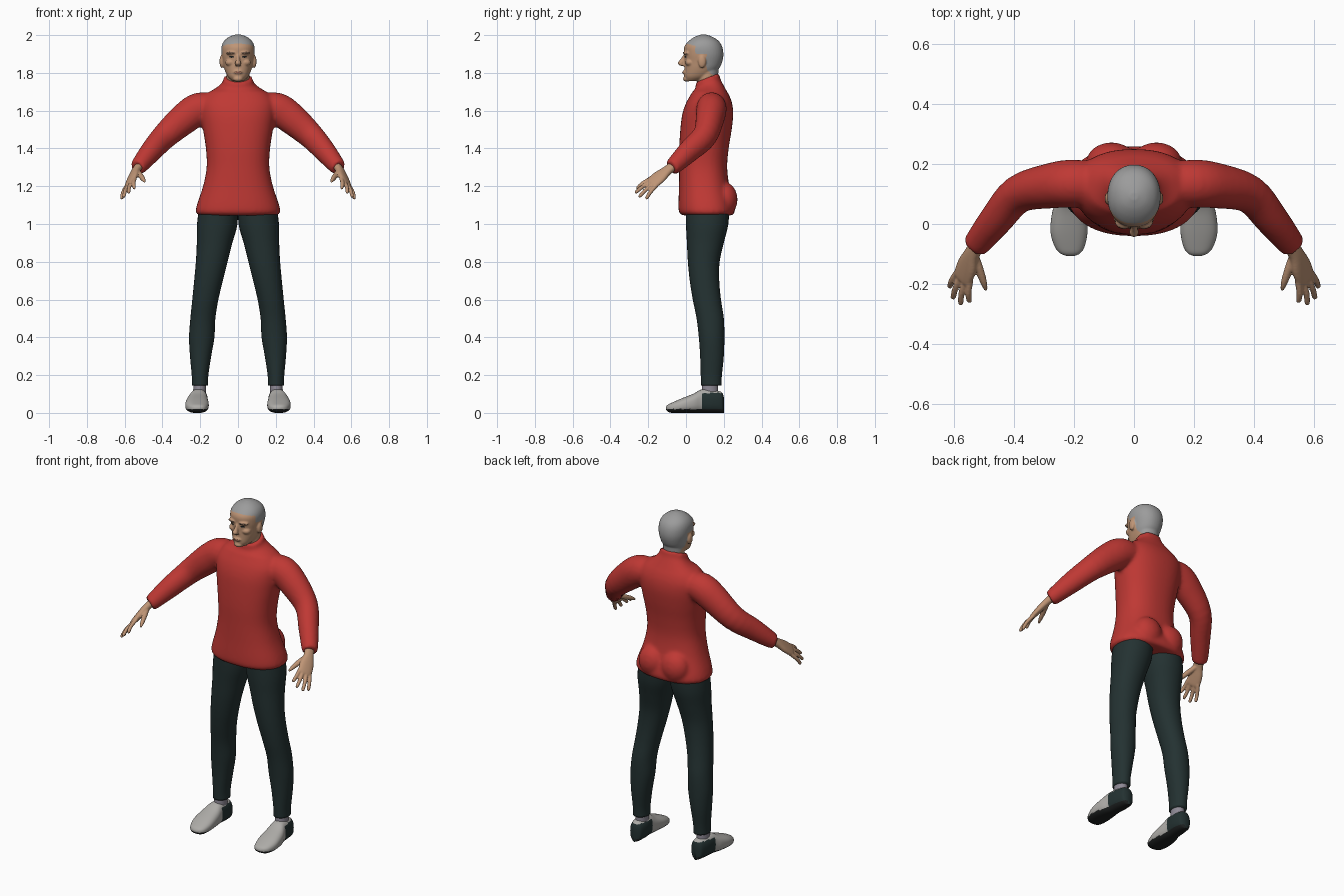
import bpy, bmesh, math
from mathutils import Vector, Matrix
from mathutils.bvhtree import BVHTree

if "Cube" in bpy.data.objects:
    bpy.data.objects.remove(bpy.data.objects["Cube"])

X, Y, Z = Vector((1, 0, 0)), Vector((0, 1, 0)), Vector((0, 0, 1))


def material(name, rgb):
    m = bpy.data.materials.new(name)
    m.use_nodes = True
    m.diffuse_color = (*rgb, 1)
    m.node_tree.nodes["Principled BSDF"].inputs["Base Color"].default_value = (*rgb, 1)
    return m


RED = material("red knit", (0.52, 0.04, 0.034))
DARK = material("dark green cloth", (0.017, 0.031, 0.031))
SKIN = material("skin", (0.52, 0.30, 0.18))
HAIR = material("grey hair", (0.33, 0.33, 0.33))
SHOE = material("light grey leather", (0.42, 0.41, 0.39))
SOCK = material("lilac grey sock", (0.27, 0.25, 0.30))
BLACK = material("black", (0.012, 0.014, 0.014))
LIP = material("lip", (0.30, 0.12, 0.08))
BROW = material("brow", (0.16, 0.10, 0.07))


def catmull(a, b, c, d, t):
    return [0.5 * (2 * q + (r - p) * t + (2 * p - 5 * q + 4 * r - s) * t * t
                   + (3 * q - p - 3 * r + s) * t ** 3) for p, q, r, s in zip(a, b, c, d)]


def loft(bm, stations, axis=None, ref=Z, power=2.0, n=32, steps=4, tilt=None):
    """Skin through stations (x, y, z, radius_u, radius_v)."""
    st, rows = stations, []
    for i in range(len(st) - 1):
        quad = (st[max(i - 1, 0)], st[i], st[i + 1], st[min(i + 2, len(st) - 1)])
        rows += [catmull(*quad, k / steps) for k in range(steps)]
    rows.append(list(st[-1]))
    rings = []
    for i, r in enumerate(rows):
        c = Vector(r[:3])
        t = axis or (Vector(rows[min(i + 1, len(rows) - 1)][:3]) - Vector(rows[max(i - 1, 0)][:3])).normalized()
        u = X if axis else t.cross(ref).normalized()
        v = (Z if axis == Y else Y) if axis else u.cross(t)
        ring = []
        for k in range(n):
            a = math.tau * k / n
            cu, cv = (math.copysign(abs(w) ** (2 / power), w) for w in (math.cos(a), math.sin(a)))
            p = c + u * cu * max(r[3], 0.001) + v * cv * max(r[4], 0.001)
            if tilt:
                p.z += tilt(p.z) * (p.y - c.y)
            ring.append(bm.verts.new(p))
        rings.append(ring)
    for a, b in zip(rings, rings[1:]):
        for k in range(n):
            bm.faces.new((a[k], a[k - 1], b[k - 1], b[k]))
    bm.faces.new(rings[0])
    bm.faces.new(rings[-1][::-1])


def span(z, w, front, back, cx=0):
    return (cx, (front + back) / 2, z, w, (back - front) / 2)


def blob(bm, loc, size):
    bmesh.ops.create_uvsphere(bm, u_segments=24, v_segments=16, radius=1,
                              matrix=Matrix.Translation(loc) @ Matrix.Diagonal((*size, 1)))


def mirror(bm):
    new = bmesh.ops.duplicate(bm, geom=bm.verts[:] + bm.edges[:] + bm.faces[:])["geom"]
    for v in new:
        if isinstance(v, bmesh.types.BMVert):
            v.co.x *= -1


def finish(name, bm, mats, rule=None, voxel=None, smooth=3):
    bmesh.ops.recalc_face_normals(bm, faces=bm.faces)
    me = bpy.data.meshes.new(name)
    bm.to_mesh(me)
    bm.free()
    ob = bpy.data.objects.new(name, me)
    bpy.context.scene.collection.objects.link(ob)
    if voxel:
        # blend the overlapping volumes into one skin
        rm = ob.modifiers.new("blend", 'REMESH')
        rm.mode, rm.voxel_size = 'VOXEL', voxel
        sm = ob.modifiers.new("soften", 'SMOOTH')
        sm.factor, sm.iterations = 0.5, smooth
        dg = bpy.context.evaluated_depsgraph_get()
        me = bpy.data.meshes.new_from_object(ob.evaluated_get(dg))
        ob.modifiers.clear()
        ob.data = me
    me.materials.clear()
    for m in mats:
        me.materials.append(m)
    for p in me.polygons:
        p.use_smooth = True
        p.material_index = rule(p.center) if rule else 0
    return ob


# Sweater: arms and seat are mirrored, then the torso with its tilted collar
bm = bmesh.new()
loft(bm, [(.11, .135, 1.615, .07, .07), (.2, .135, 1.612, .08, .085), (.275, .128, 1.565, .076, .084),
          (.385, .1, 1.468, .064, .07), (.46, .015, 1.385, .056, .06), (.52, -.06, 1.312, .046, .046),
          (.533, -.077, 1.298, .04, .04)])
blob(bm, (.075, .205, 1.13), (.085, .068, .09))
mirror(bm)
loft(bm, [span(1.045, .2, -.015, .24), span(1.06, .223, -.036, .258), span(1.1, .218, -.04, .256),
          span(1.2, .185, -.037, .23), span(1.3, .166, -.036, .218), span(1.4, .17, -.036, .226),
          span(1.5, .185, -.03, .242), span(1.58, .197, -.02, .25), span(1.64, .198, 0, .244),
          span(1.69, .165, .028, .224), span(1.72, .115, .043, .2), span(1.745, .084, .05, .182),
          span(1.775, .078, .052, .176)],
     axis=Z, power=2.3, n=48, tilt=lambda z: 0.4 * min(1, max(0, (z - 1.7) / .05)))
finish("sweater", bm, [RED], voxel=.01, smooth=5)

# Trousers
bm = bmesh.new()
loft(bm, [span(1.12, .1, 0, .23, .1), span(1, .107, 0, .224, .11), span(.9, .094, .005, .2, .124),
          span(.8, .084, .01, .178, .139), span(.7, .076, .02, .176, .156), span(.6, .069, .036, .185, .173),
          span(.5, .066, .056, .2, .186), span(.4, .067, .068, .203, .192), span(.3, .056, .075, .2, .198),
          span(.2, .044, .078, .19, .201), span(.145, .043, .08, .187, .201)], axis=Z, power=2.1)
mirror(bm)
finish("trousers", bm, [DARK])

# Socks
bm = bmesh.new()
loft(bm, [span(.07, .035, .08, .175, .204), span(.12, .034, .084, .17, .203), span(.2, .034, .09, .17, .201)], axis=Z)
mirror(bm)
finish("socks", bm, [SOCK])

# Shoes: station is y, centre x, half width, top height
bm = bmesh.new()
shoe = [(-.107, .212, .012, .03), (-.098, .213, .033, .042), (-.075, .215, .05, .054), (-.025, .217, .062, .076),
        (.04, .215, .058, .102), (.085, .21, .048, .125), (.14, .206, .046, .122), (.185, .204, .037, .112),
        (.197, .204, .025, .095), (.202, .204, .01, .07)]
loft(bm, [(cx, y, max(h / 2, .025), w, min(h / 2, h - .025 if h < .05 else h)) for y, cx, w, h in shoe],
     axis=Y, power=2.5, n=40)
for v in bm.verts:
    v.co.z = max(v.co.z, 0)
mirror(bm)
finish("shoes", bm, [SHOE, DARK, BLACK],
       lambda c: 2 if c.z < .02 else 1 if c.y > .085 and c.z < .105 else 0)

# Hands: palm, four fingers and a thumb
bm = bmesh.new()
normal = Vector((.73, -.18, .68))
loft(bm, [(.515, -.055, 1.317, .027, .023), (.54, -.098, 1.284, .028, .02), (.557, -.14, 1.25, .04, .018),
          (.572, -.18, 1.217, .04, .014), (.576, -.19, 1.209, .03, .008)], ref=normal, power=2.3)
across = Vector((.65, .55, -.55)).normalized()
tips = [(.55, -.262, 1.188), (.58, -.27, 1.165), (.606, -.25, 1.143), (.617, -.212, 1.133)]
for i, tip in enumerate(tips):
    base, tip = Vector((.566, -.17, 1.224)) + across * (.02 * i - .03), Vector(tip)
    mid = base.lerp(tip, .55) + normal * .006
    loft(bm, [(*base, .011, .011), (*mid, .0105, .0105), (*base.lerp(tip, .93), .009, .009), (*tip, .004, .004)],
         ref=normal, n=16)
loft(bm, [(.535, -.1, 1.28, .015, .015), (.517, -.15, 1.258, .015, .014), (.502, -.195, 1.237, .012, .011),
          (.494, -.222, 1.222, .005, .005)], ref=normal, n=16)
mirror(bm)
finish("hands", bm, [SKIN], voxel=.0045, smooth=2)

# Head: ears and brow ridge mirrored, then skull, neck, nose, lips and chin
bm = bmesh.new()
blob(bm, (.086, .085, 1.86), (.012, .021, .034))
blob(bm, (.032, .006, 1.905), (.032, .022, .011))
blob(bm, (.04, .02, 1.855), (.028, .025, .02))
mirror(bm)
loft(bm, [span(1.757, .03, .002, .07), span(1.78, .054, -.01, .13), span(1.82, .072, -.009, .173),
          span(1.86, .081, -.008, .192), span(1.9, .088, -.01, .198), span(1.94, .087, -.008, .191),
          span(1.97, .073, .016, .172), span(1.992, .045, .048, .138), span(2.003, .012, .08, .105)],
     axis=Z, power=2.15, n=40)
loft(bm, [span(1.68, .058, .068, .168), span(1.76, .06, .06, .168), span(1.84, .06, .06, .175)], axis=Z)
loft(bm, [(0, -.001, 1.9, .007, .01), (0, -.016, 1.872, .01, .014), (0, -.028, 1.851, .016, .017),
          (0, -.017, 1.837, .013, .012)], axis=Z, n=16)
blob(bm, (0, -.007, 1.803), (.025, .012, .011))
blob(bm, (0, .004, 1.768), (.026, .02, .015))


def hair_rule(c):
    top = c.z > 1.955 - .012 * min(1, max(0, c.y / .05))
    side = c.y > .05 and c.z > 1.9
    nape = c.y > .108 and c.z > 1.79 + max(0, .14 - c.y) * .9
    return int(top or side or nape)


head = finish("head", bm, [SKIN, HAIR], hair_rule, voxel=.0045, smooth=3)

# Face details: thin patches laid on the front of the head
surface = BVHTree.FromPolygons([v.co for v in head.data.vertices], [p.vertices[:] for p in head.data.polygons])


def patch(name, mat, x, z, rx, rz, paired=True):
    bm = bmesh.new()
    for s in ((1, -1) if paired else (1,)):
        made = bmesh.ops.create_circle(bm, cap_ends=True, cap_tris=True, segments=16, radius=1)["verts"]
        for v in made:
            px, pz = s * x + v.co.x * rx, z + v.co.y * rz
            hit = surface.ray_cast(Vector((px, -1, pz)), Y)[0]
            v.co = (px, (hit.y if hit else 0) - .002, pz)
    finish(name, bm, [mat])


patch("eyebrows", BROW, .036, 1.906, .022, .004)
patch("eyes", BLACK, .034, 1.885, .013, .005)
patch("mouth", LIP, 0, 1.802, .023, .005, paired=False)
patch("nostrils", BROW, .009, 1.838, .004, .003)
